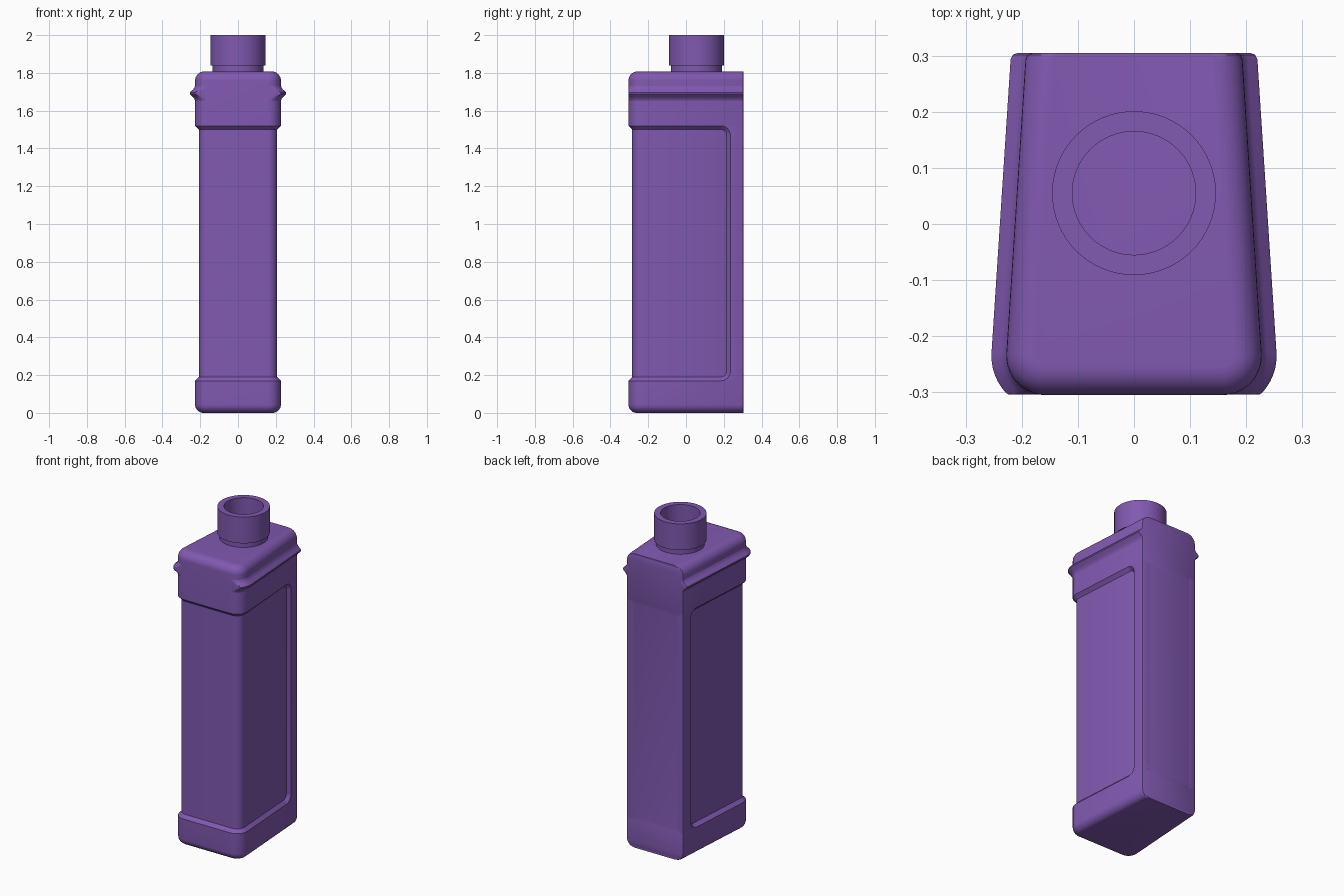
import bpy, bmesh, math

if "Cube" in bpy.data.objects:
    bpy.data.objects.remove(bpy.data.objects["Cube"])

BACK, FRONT, R = 0.305, -0.305, 0.07      # body depth limits, front corner radius
TILT = 0.065                              # side walls widen towards the front
CY = FRONT + R
NECK_Y = 0.055

mat = bpy.data.materials.new("purple_plastic")
mat.diffuse_color = (0.22, 0.10, 0.44, 1)
mat.use_nodes = True
mat.node_tree.nodes["Principled BSDF"].inputs["Base Color"].default_value = mat.diffuse_color


def wall(y):
    return 0.2125 - TILT * y


CX = wall(CY) - R * math.sqrt(1 + TILT ** 2)


def loft(name, rings, mirror=False, closed=False, angle=30):
    """Skin a list of equal closed rings, capped at both ends unless closed."""
    bm = bmesh.new()
    vs = [[bm.verts.new(p) for p in ring] for ring in rings]
    n = len(rings[0])
    pairs = list(zip(vs, vs[1:])) + ([(vs[-1], vs[0])] if closed else [])
    for a, b in pairs:
        for i in range(n):
            j = (i + 1) % n
            bm.faces.new((a[i], a[j], b[j], b[i]))
    if not closed:
        bm.faces.new(vs[0])
        bm.faces.new(vs[-1])
    bmesh.ops.recalc_face_normals(bm, faces=bm.faces)
    me = bpy.data.meshes.new(name)
    bm.to_mesh(me)
    bm.free()
    me.materials.append(mat)
    ob = bpy.data.objects.new(name, me)
    bpy.context.collection.objects.link(ob)
    bpy.ops.object.select_all(action='DESELECT')
    ob.select_set(True)
    bpy.context.view_layer.objects.active = ob
    bpy.ops.object.shade_smooth_by_angle(angle=math.radians(angle))
    if mirror:
        ob.modifiers.new("mirror", 'MIRROR').use_clip = False
    return ob


def half_path(off, steps=10):
    """Right half of the plan outline, from back to front, offset outwards."""
    pts = [(wall(BACK) - 0.012 + off, BACK),
           (wall(BACK) - 0.003 + off, BACK - 0.0035),
           (wall(BACK - 0.012) + off, BACK - 0.012)]
    a0 = math.atan(TILT)
    for i in range(steps + 1):
        a = a0 + (-math.pi / 2 - a0) * i / steps
        pts.append((CX + (R + off) * math.cos(a), CY + (R + off) * math.sin(a)))
    return pts


def section(z, inset):
    h = half_path(-inset)
    return [(x, y, z) for x, y in h] + [(-x, y, z) for x, y in reversed(h)]


# body: rounded base, recessed middle, rounded shoulder
def fillet(r, z, sign):
    out = []
    for i in range(9):
        a = math.pi / 2 * i / 8
        out.append((z + sign * r * (1 - math.sin(a)), r * (1 - math.cos(a))))
    return out


levels = [(z, d) for z, d in reversed([(0.045 * (1 - math.cos(math.pi / 2 * i / 8)),
          0.045 * (1 - math.sin(math.pi / 2 * i / 8))) for i in range(8, -1, -1)])]
levels += [(0.17, 0), (0.19, 0.02), (1.50, 0.02), (1.52, 0)]
levels += [(1.758 + 0.05 * math.sin(math.pi / 2 * i / 8),
            0.05 * (1 - math.cos(math.pi / 2 * i / 8))) for i in range(9)]
loft("bottle_body", [section(z, d) for z, d in levels])


# back spine: fills the recess behind a rounded, chamfered side panel edge
def panel_edge(r):
    pts = []
    for zc, a0 in ((0.22, -90), (1.47, 0)):
        for i in range(9):
            a = math.radians(a0 + 90 * i / 8)
            pts.append((0.185 + r * math.cos(a), zc + r * math.sin(a)))
    return pts


rings = []
for (yo, zo), (yi, zi) in zip(panel_edge(0.05), panel_edge(0.03)):
    rings.append([(wall(yi) - 0.05, yi, zi),
                  (wall(yi) - 0.02, yi, zi),
                  (wall(yo), yo, zo),
                  (wall(BACK - 0.012), BACK - 0.012, zo),
                  (wall(BACK) - 0.003, BACK - 0.0035, zo),
                  (wall(BACK) - 0.012, BACK, zo),
                  (wall(BACK) - 0.05, BACK, zo)])
loft("back_spine", rings, mirror=True)

# side grip ribs, running out into the front face
profile = [(-0.045, -0.03), (-0.045, -0.002), (-0.03, 0.003), (-0.02, 0.010),
           (-0.01, 0.022), (-0.004, 0.0265), (0.004, 0.0265), (0.01, 0.022),
           (0.02, 0.010), (0.03, 0.003), (0.045, -0.002), (0.045, -0.03)]
paths = [(dz, half_path(off, 24)) for dz, off in profile]
rings = [[(p[i][0], max(p[i][1], FRONT + 0.001), 1.692 + dz) for dz, p in paths]
         for i in range(len(paths[0][1]))]
loft("side_rib", rings, mirror=True)

# neck and open collar
neck = [(0.11, 1.80), (0.135, 1.80), (0.135, 1.838), (0.146, 1.838),
        (0.146, 2.0), (0.11, 2.0)]
N = 64
rings = [[(r * math.cos(2 * math.pi * k / N), NECK_Y + r * math.sin(2 * math.pi * k / N), z)
          for r, z in neck] for k in range(N)]
loft("neck_collar", rings, closed=True)
